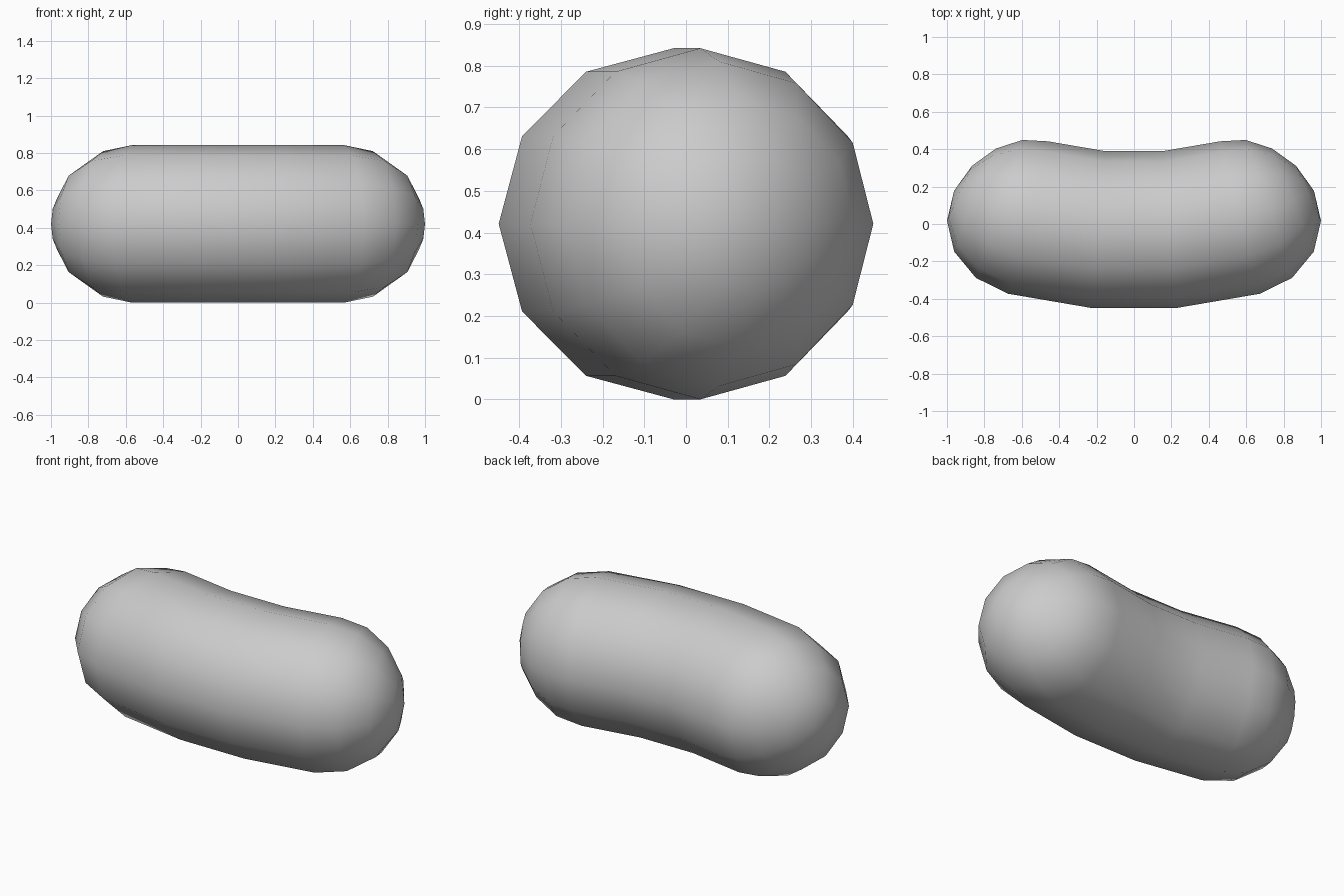
import bpy, bmesh, math

if "Cube" in bpy.data.objects:
    bpy.data.objects.remove(bpy.data.objects["Cube"])

R = 0.421        # tube radius
HALF = 0.573     # half length of the straight part
BEND = 2.257     # radius of the bend
SIDES, CAP = 12, 4

# profile along the length: (position, radius), without the poles
cap = [(HALF + R * math.sin(a), R * math.cos(a))
       for a in (math.pi / 2 * i / CAP for i in range(CAP))]
profile = ([(-s, r) for s, r in reversed(cap)]
           + [(-HALF / 3, R), (HALF / 3, R)] + cap)


def bent(s, y, z):
    """Wrap a point of the straight capsule round the bend."""
    t = s / BEND
    return ((BEND - y) * math.sin(t), BEND - (BEND - y) * math.cos(t), z)


# rings, skinned with quads and closed by triangle fans
bm = bmesh.new()
rings = [[bm.verts.new(bent(s, r * math.cos(2 * math.pi * k / SIDES),
                            r * math.sin(2 * math.pi * k / SIDES)))
          for k in range(SIDES)] for s, r in profile]
poles = [bm.verts.new(bent(s, 0, 0)) for s in (-HALF - R, HALF + R)]
for k in range(SIDES):
    n = (k + 1) % SIDES
    for a, b in zip(rings, rings[1:]):
        bm.faces.new((a[k], a[n], b[n], b[k]))
    bm.faces.new((poles[0], rings[0][n], rings[0][k]))
    bm.faces.new((poles[1], rings[-1][k], rings[-1][n]))
bmesh.ops.recalc_face_normals(bm, faces=bm.faces)

# centre in y and stand on the ground
ys = [v.co.y for v in bm.verts]
zs = [v.co.z for v in bm.verts]
bmesh.ops.translate(bm, verts=bm.verts,
                    vec=(0, -(min(ys) + max(ys)) / 2, -min(zs)))
for f in bm.faces:
    f.smooth = True

mesh = bpy.data.meshes.new("bean")
bm.to_mesh(mesh)
bm.free()
bpy.context.collection.objects.link(bpy.data.objects.new("bean", mesh))
